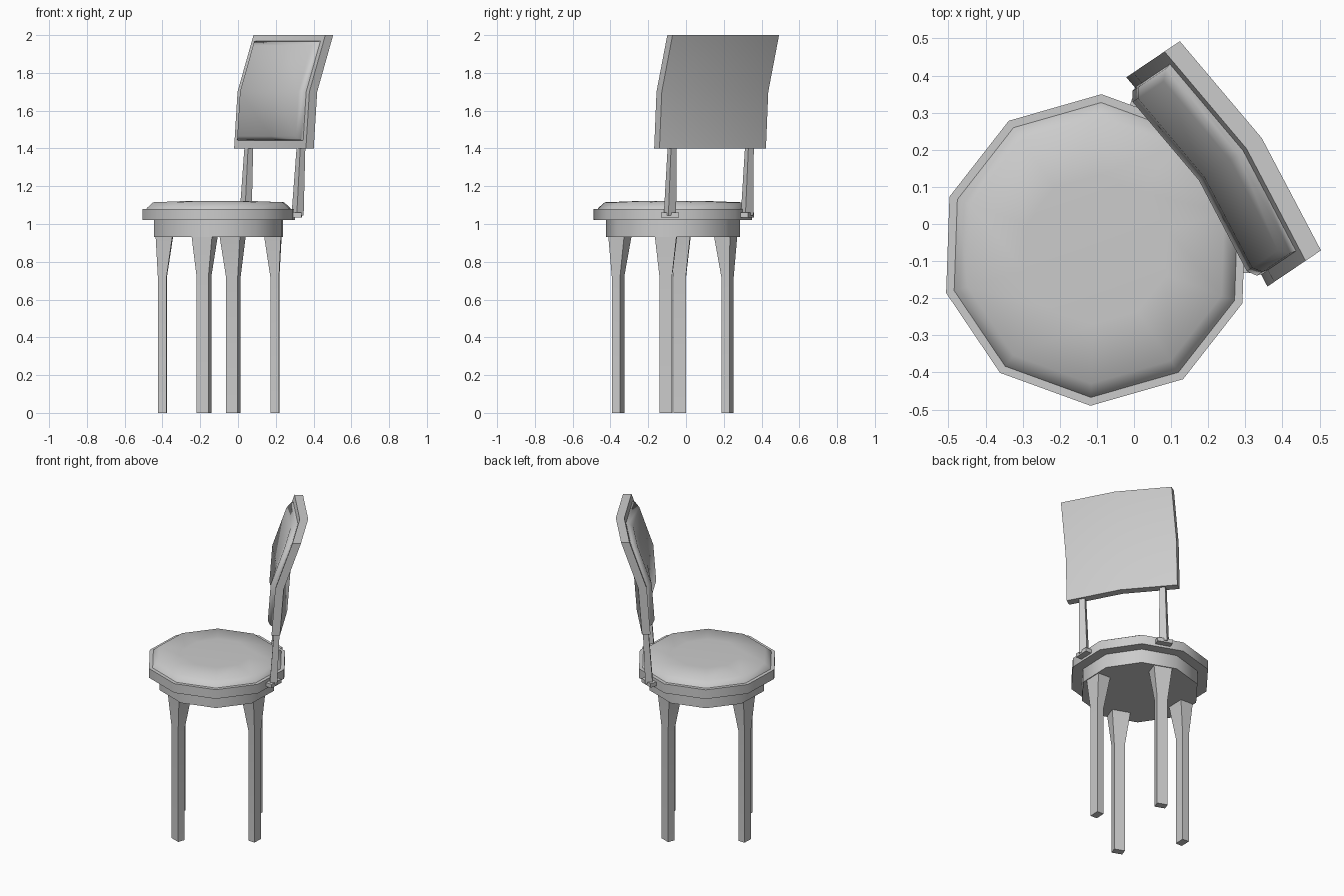
import bpy, bmesh, math
from mathutils import Matrix, Vector

if "Cube" in bpy.data.objects:
    bpy.data.objects.remove(bpy.data.objects["Cube"], do_unlink=True)

grey = bpy.data.materials.new("plain_grey")
grey.use_nodes = True
COLOUR = (0.6, 0.6, 0.6, 1)
grey.diffuse_color = COLOUR
grey.node_tree.nodes["Principled BSDF"].inputs["Base Color"].default_value = COLOUR

# The chair is built with its back toward +x, then turned and moved into place
PLACE = Matrix.Translation((-0.1025, -0.07, 0)) @ Matrix.Rotation(math.radians(34), 4, 'Z')


def finish(name, bm, angle):
    bmesh.ops.recalc_face_normals(bm, faces=bm.faces)
    bm.transform(PLACE)
    mesh = bpy.data.meshes.new(name)
    bm.to_mesh(mesh)
    bm.free()
    mesh.materials.append(grey)
    ob = bpy.data.objects.new(name, mesh)
    bpy.context.collection.objects.link(ob)
    bpy.ops.object.select_all(action='DESELECT')
    ob.select_set(True)
    bpy.context.view_layer.objects.active = ob
    bpy.ops.object.shade_smooth_by_angle(angle=math.radians(angle))
    return ob


def loft(name, rings, angle=25):
    """Closed solid through rings of equal point count."""
    bm = bmesh.new()
    loops = [[bm.verts.new(p) for p in ring] for ring in rings]
    n = len(loops[0])
    for a, b in zip(loops, loops[1:]):
        for i in range(n):
            j = (i + 1) % n
            bm.faces.new((a[i], a[j], b[j], b[i]))
    bm.faces.new(loops[0][::-1])
    bm.faces.new(loops[-1])
    return finish(name, bm, angle)


def decagon(radius, z):
    return [(radius * math.cos(math.radians(18 + 36 * k)),
             radius * math.sin(math.radians(18 + 36 * k)), z) for k in range(10)]


def rect(centre, turn, inner, outer, width, z):
    """Rectangle around a centre, facing the turn angle."""
    rot = Matrix.Rotation(math.radians(turn), 3, 'Z')
    c = Vector((centre[0], centre[1], z))
    w = width / 2
    return [c + rot @ Vector(p) for p in
            ((-inner, -w, 0), (outer, -w, 0), (outer, w, 0), (-inner, w, 0))]


# Seat: apron, rim and cushion
loft("seat_apron", [decagon(0.355, 0.93), decagon(0.355, 1.02)], 40)
loft("seat_rim", [decagon(0.42, 1.02), decagon(0.42, 1.08)], 40)
loft("seat_cushion", [decagon(r, z) for r, z in
                      ((0.40, 1.075), (0.395, 1.085), (0.36, 1.115), (0.2, 1.121))], 60)

# Legs flare into the apron
for end, place, turn in (("back", 41, 36), ("front", 139, 144)):
    for side, s in (("left", 1), ("right", -1)):
        a = math.radians(place * s)
        c = (0.3 * math.cos(a), 0.3 * math.sin(a))
        t = turn * s
        loft(f"{end}_{side}_leg", [rect(c, t, 0.023, 0.023, 0.066, 0),
                                   rect(c, t, 0.023, 0.023, 0.066, 0.72),
                                   rect(c, t, 0.055, 0.034, 0.115, 0.935)])

# Back posts with their mounting plates
for side, s in (("left", 1), ("right", -1)):
    c = (0.338, 0.246 * s)
    loft(f"{side}_post_plate", [rect(c, 36 * s, 0.03, 0.022, 0.095, z) for z in (1.035, 1.06)])
    loft(f"{side}_back_post", [rect(c, 0, 0.022, 0.022, 0.05, 1.045),
                               rect((0.36, 0.247 * s), 0, 0.016, 0.016, 0.034, 1.42)])


# Backrest: leaning profile with a shallow curve across the width
def lean(z):
    if z < 1.7:
        return 0.328 + (z - 1.4) * 0.075
    return 0.35 + (z - 1.7) * 0.34


def curved(z, y, depth):
    return (lean(z) + 0.037 * (1 - abs(y) / 0.34) + depth, y, z)


def outline(half, low, high, depth):
    ys, zs = (-half, 0, half), (low, 1.7, high)
    return [[curved(z, y, depth) for y in ys] for z in zs]


def slab(name, layers, angle):
    """Stack of curved 3x3 grids joined along their borders."""
    bm = bmesh.new()
    grids = [[[bm.verts.new(p) for p in row] for row in g] for g in layers]
    border = [(0, 0), (0, 1), (0, 2), (1, 2), (2, 2), (2, 1), (2, 0), (1, 0)]
    for g in (grids[0], grids[-1]):
        for i in range(2):
            for j in range(2):
                bm.faces.new((g[i][j], g[i][j + 1], g[i + 1][j + 1], g[i + 1][j]))
    for a, b in zip(grids, grids[1:]):
        for (i, j), (k, m) in zip(border, border[1:] + border[:1]):
            bm.faces.new((a[i][j], a[k][m], b[k][m], b[i][j]))
    # unused inner points of the middle layers
    bmesh.ops.delete(bm, geom=[v for v in bm.verts if not v.link_faces], context='VERTS')
    return finish(name, bm, angle)


slab("backrest_panel", [outline(0.34, 1.4, 2.0, d) for d in (0.05, 0)], 30)
slab("backrest_pad", [outline(0.305, 1.44, 1.97, 0.005), outline(0.30, 1.445, 1.965, -0.015),
                      outline(0.275, 1.465, 1.945, -0.035)], 60)
